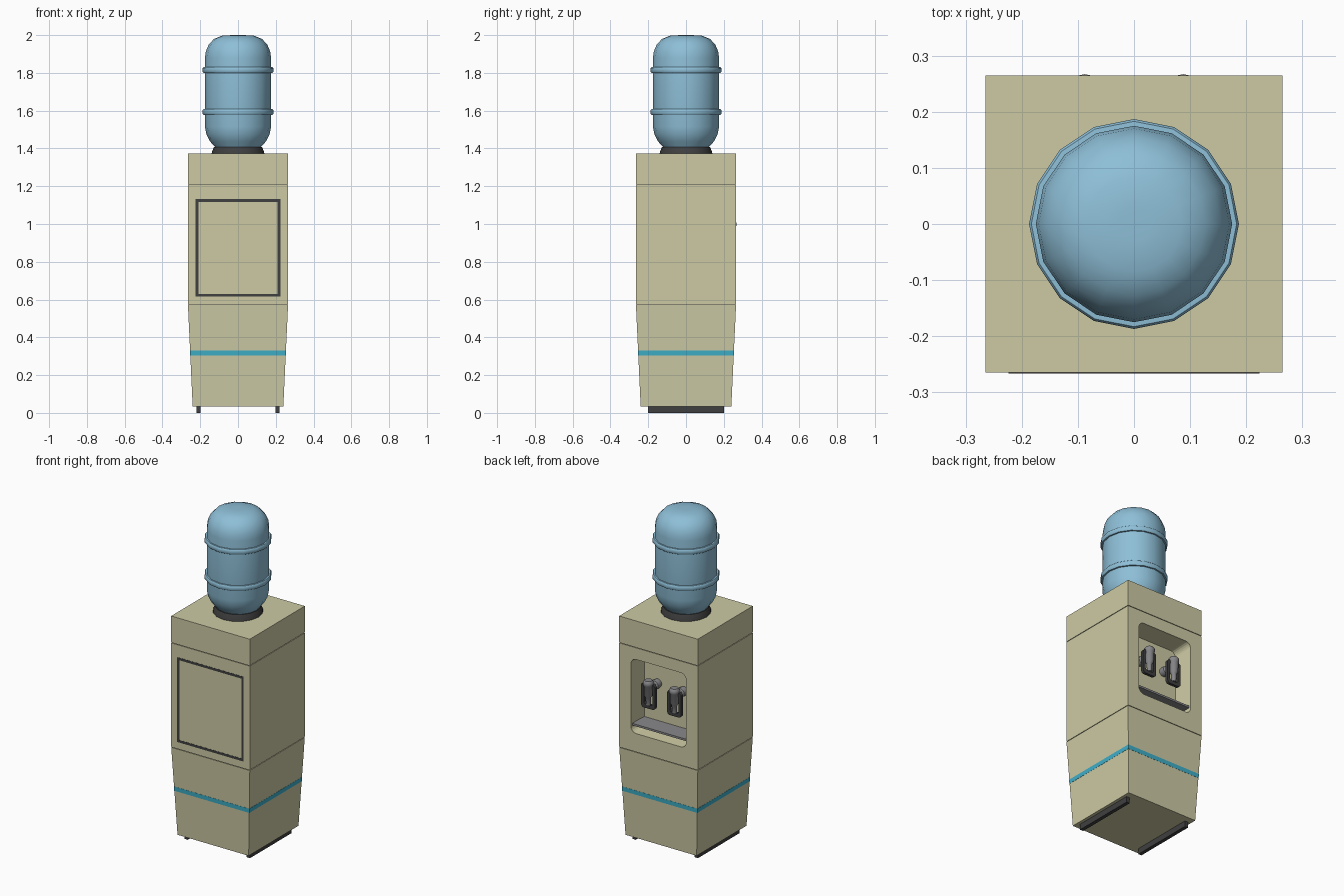
import bpy, bmesh
from math import pi, cos, sin, radians
from mathutils import Matrix, Vector

if "Cube" in bpy.data.objects:
    bpy.data.objects.remove(bpy.data.objects["Cube"])


def material(name, rgb):
    m = bpy.data.materials.new(name)
    m.diffuse_color = (*rgb, 1)
    m.use_nodes = True
    m.node_tree.nodes["Principled BSDF"].inputs["Base Color"].default_value = m.diffuse_color
    return m


BEIGE = material("beige", (0.61, 0.59, 0.37))
BLUE = material("bottle_blue", (0.27, 0.52, 0.68))
CYAN = material("stripe_cyan", (0.05, 0.43, 0.58))
DARK = material("dark_plastic", (0.05, 0.05, 0.05))
GREY = material("tap_grey", (0.25, 0.25, 0.26))


def finish(name, bm, mat, smooth=None):
    bmesh.ops.recalc_face_normals(bm, faces=bm.faces)
    me = bpy.data.meshes.new(name)
    bm.to_mesh(me)
    bm.free()
    ob = bpy.data.objects.new(name, me)
    bpy.context.collection.objects.link(ob)
    me.materials.append(mat)
    if smooth:
        bpy.ops.object.select_all(action='DESELECT')
        ob.select_set(True)
        bpy.context.view_layer.objects.active = ob
        bpy.ops.object.shade_smooth_by_angle(angle=radians(smooth))
    return ob


def loft(name, rings, mat, smooth=None):
    """Skin a list of equally long point rings and cap both ends."""
    bm = bmesh.new()
    loops = [[bm.verts.new(p) for p in r] for r in rings]
    for a, b in zip(loops, loops[1:]):
        for i in range(len(a)):
            j = (i + 1) % len(a)
            bm.faces.new((a[i], a[j], b[j], b[i]))
    bm.faces.new(loops[0])
    bm.faces.new(loops[-1])
    return finish(name, bm, mat, smooth)


def square(h, z):
    return [(-h, -h, z), (h, -h, z), (h, h, z), (-h, h, z)]


def box(name, lo, hi, mat):
    bm = bmesh.new()
    lo, hi = Vector(lo), Vector(hi)
    bmesh.ops.create_cube(bm, size=1, matrix=Matrix.Translation((lo + hi) / 2)
                          @ Matrix.Diagonal((*(hi - lo), 1)))
    return finish(name, bm, mat)


def lathe(name, profile, mat, sides=16, origin=(0, 0, 0), axis='Z', smooth=40):
    """Revolve (radius, height) points about Z, or about Y."""
    rings = []
    for r, h in profile:
        ring = [(r * cos(2 * pi * i / sides), r * sin(2 * pi * i / sides), h) for i in range(sides)]
        if axis == 'Y':
            ring = [(x, z, y) for x, y, z in ring]
        rings.append([Vector(p) + Vector(origin) for p in ring])
    return loft(name, rings, mat, smooth)


def rounded(hx, z0, z1, r, y, cx=0, n=5):
    """Rounded rectangle in the xz plane."""
    pts = []
    for k, (sx, z) in enumerate([(1, z1 - r), (-1, z1 - r), (-1, z0 + r), (1, z0 + r)]):
        for i in range(n + 1):
            a = pi / 2 * (k + i / n)
            pts.append((cx + sx * (hx - r) + r * cos(a), y, z + r * sin(a)))
    return pts


def frame(name, outer, inner, depth, mat):
    """Closed ring between two outlines, extruded along y."""
    bm = bmesh.new()
    rows = []
    for pts, dy in ((outer, 0), (inner, 0), (inner, depth), (outer, depth)):
        rows.append([bm.verts.new(Vector(p) + Vector((0, dy, 0))) for p in pts])
    n = len(outer)
    for k in range(4):
        a, b = rows[k], rows[(k + 1) % 4]
        for i in range(n):
            j = (i + 1) % n
            bm.faces.new((a[i], a[j], b[j], b[i]))
    return finish(name, bm, mat)


# Cabinet: tapered base, middle section, top section, dark seams
W = 0.265
loft("cabinet_base", [square(0.24, 0.035), square(W, 0.571)], BEIGE)
middle = loft("cabinet_middle", [square(W, 0.575), square(W, 1.208)], BEIGE)
loft("cabinet_top", [square(W, 1.212), square(W, 1.372)], BEIGE)
for z in (0.573, 1.21):
    loft("seam", [square(W - 0.004, z - 0.002), square(W - 0.004, z + 0.002)], DARK)

# Coloured stripe following the taper
half = lambda z: 0.24 + 0.025 * (z - 0.035) / 0.536 + 0.001
loft("stripe", [square(half(z), z) for z in (0.305, 0.331)], CYAN)

# Foot rails
for s in (-1, 1):
    box("foot_rail", (s * 0.21 - 0.011, -0.2, 0), (s * 0.21 + 0.011, 0.2, 0.036), DARK)

# Panel outline on the front
rect = lambda h, a, b: [(-h, -W - 0.001, a), (h, -W - 0.001, a), (h, -W - 0.001, b), (-h, -W - 0.001, b)]
frame("front_panel_outline", rect(0.224, 0.615, 1.132), rect(0.209, 0.63, 1.117), 0.006, DARK)

# Dispenser recess cut into the back
cutter = loft("recess_cutter", [rounded(0.186, 0.685, 1.137, 0.035, 0.29),
                                rounded(0.186, 0.685, 1.137, 0.035, 0.255),
                                rounded(0.178, 0.692, 1.125, 0.035, 0.145)], BEIGE)
mod = middle.modifiers.new("recess", 'BOOLEAN')
mod.object = cutter
mod.solver = 'EXACT'
bpy.context.view_layer.objects.active = middle
bpy.ops.object.modifier_apply(modifier="recess")
bpy.data.objects.remove(cutter)

# Drip tray
box("drip_tray", (-0.182, 0.146, 0.725), (0.182, 0.258, 0.737), GREY)

# Taps: body with spout, pipe to the wall, lever frame
for cx in (-0.088, 0.088):
    at = (cx, 0.237, 0)
    lathe("tap_body", [(0.013, 0.865), (0.016, 0.915), (0.024, 0.925), (0.026, 0.985),
                       (0.030, 0.99), (0.030, 1.008), (0.022, 1.018)], GREY, origin=at)
    lathe("tap_pipe", [(0.016, 0.237), (0.016, 0.185), (0.026, 0.18), (0.028, 0.165), (0.026, 0.14)],
          GREY, origin=(cx, 0, 0.965), axis='Y')
    frame("tap_lever", rounded(0.047, 0.845, 0.995, 0.018, 0.222, cx),
          rounded(0.029, 0.868, 0.978, 0.012, 0.222, cx), 0.018, DARK)

# Collar and bottle
lathe("bottle_collar", [(0.14, 1.37), (0.138, 1.382), (0.127, 1.408)], DARK)
lathe("bottle", [(0.115, 1.395), (0.122, 1.408), (0.148, 1.437), (0.167, 1.475), (0.175, 1.515),
                 (0.175, 1.88), (0.170, 1.915), (0.155, 1.95), (0.127, 1.98), (0.085, 1.997),
                 (0.03, 2.0)], BLUE, smooth=50)
for z in (1.593, 1.815):
    lathe("bottle_rib", [(0.17, z - 0.016), (0.183, z - 0.015), (0.187, z - 0.010),
                         (0.187, z + 0.010), (0.183, z + 0.015), (0.17, z + 0.016)], BLUE)
